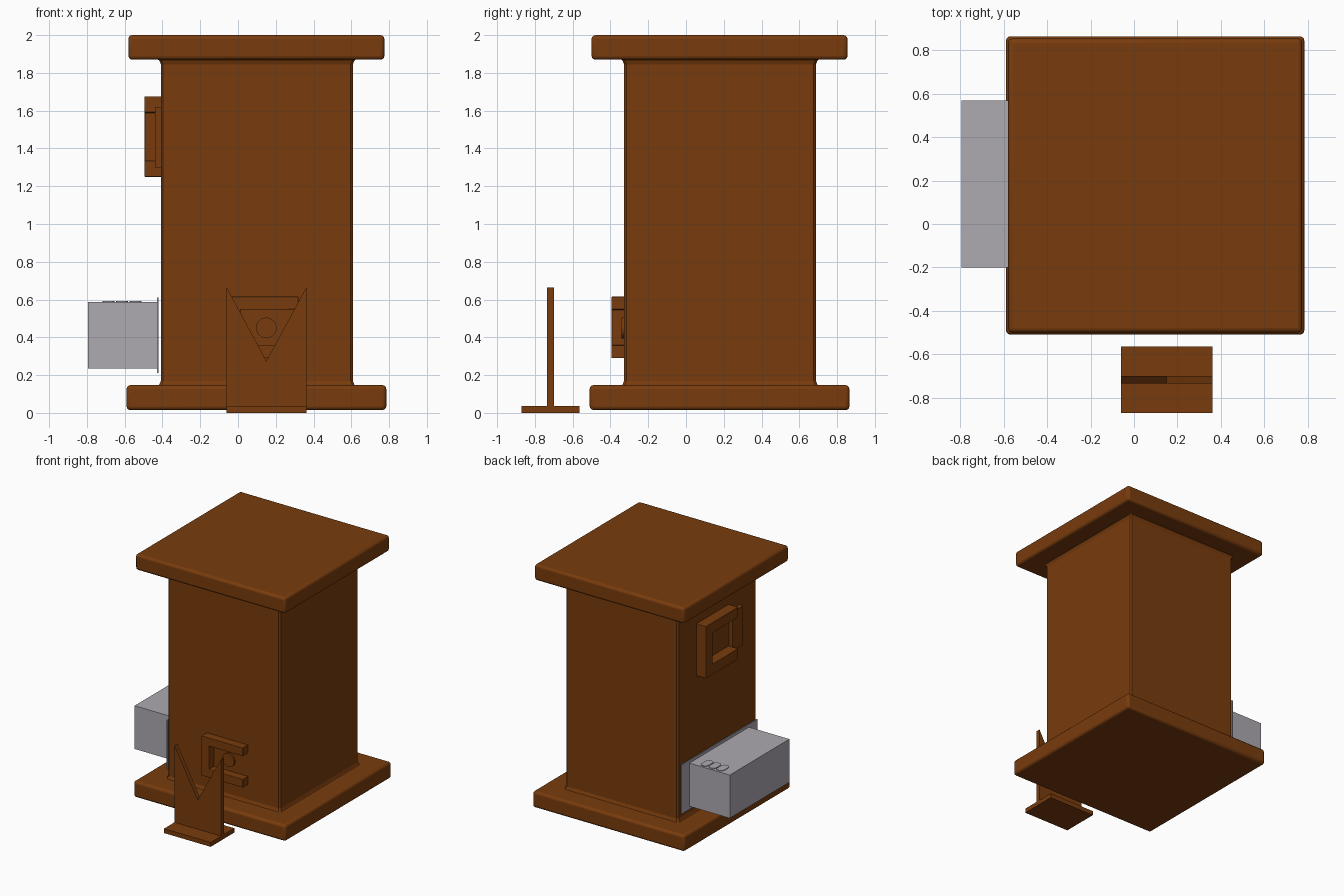
import bpy, bmesh, math
from mathutils import Vector

if "Cube" in bpy.data.objects:
    bpy.data.objects.remove(bpy.data.objects["Cube"])


def material(name, color):
    m = bpy.data.materials.new(name)
    m.diffuse_color = (*color, 1)
    m.use_nodes = True
    m.node_tree.nodes["Principled BSDF"].inputs["Base Color"].default_value = m.diffuse_color
    return m


WOOD = material("brown wood", (0.19, 0.045, 0.004))
METAL = material("pale grey metal", (0.42, 0.40, 0.44))


def finish(name, bm, mat, bevel=0, segments=3):
    bmesh.ops.recalc_face_normals(bm, faces=bm.faces)
    me = bpy.data.meshes.new(name)
    bm.to_mesh(me)
    bm.free()
    me.materials.append(mat)
    ob = bpy.data.objects.new(name, me)
    bpy.context.collection.objects.link(ob)
    if bevel:
        b = ob.modifiers.new("bevel", "BEVEL")
        b.width, b.segments = bevel, segments
        bpy.context.view_layer.objects.active = ob
        ob.select_set(True)
        bpy.ops.object.shade_smooth_by_angle(angle=math.radians(35))
        ob.select_set(False)
    return ob


def box(name, x, y, z, mat=WOOD, bevel=0):
    bm = bmesh.new()
    bmesh.ops.create_cube(bm, size=1)
    for v in bm.verts:
        v.co = Vector([a + (c + 0.5) * (b - a) for c, (a, b) in zip(v.co, (x, y, z))])
    return finish(name, bm, mat, bevel)


def extrude(name, points, offset, mat=WOOD, bevel=0):
    """Closed profile swept along a straight offset."""
    bm = bmesh.new()
    f = bm.faces.new([bm.verts.new(p) for p in points])
    r = bmesh.ops.extrude_face_region(bm, geom=[f])
    bmesh.ops.translate(bm, vec=offset,
                        verts=[g for g in r["geom"] if isinstance(g, bmesh.types.BMVert)])
    return finish(name, bm, mat, bevel)


def c_profile(a0, a1, b0, b1, t):
    """C outline: spine at a0, arms reaching a1."""
    s = t if a1 > a0 else -t
    return [(a0, b0), (a1, b0), (a1, b0 + t), (a0 + s, b0 + t),
            (a0 + s, b1 - t), (a1, b1 - t), (a1, b1), (a0, b1)]


# Base and roof slabs
box("base_slab", (-0.59, 0.785), (-0.51, 0.865), (0.015, 0.147), bevel=0.02)
box("roof_slab", (-0.58, 0.775), (-0.50, 0.855), (1.87, 2.0), bevel=0.02)

# Body with small coves where it meets the slabs
bm = bmesh.new()
rings = []
for z, flare in ((0.14, 0.022), (0.15, 0.008), (0.17, 0), (1.845, 0), (1.865, 0.008), (1.875, 0.022)):
    h, c = 0.508 + flare, 0.012
    corners = [(h, -h + c), (h, h - c), (h - c, h), (-h + c, h),
               (-h, h - c), (-h, -h + c), (-h + c, -h), (h - c, -h)]
    rings.append([bm.verts.new((0.10 + x, 0.18 + y, z)) for x, y in corners])
for lo, hi in zip(rings, rings[1:]):
    for i in range(8):
        j = (i + 1) % 8
        bm.faces.new((lo[i], lo[j], hi[j], hi[i]))
bm.faces.new(rings[0])
bm.faces.new(rings[-1])
finish("tower_body", bm, WOOD)

# Open-sided frame on the front, with a round button inside
extrude("front_frame", [(x, -0.325, z) for x, z in c_profile(-0.055, 0.32, 0.29, 0.615, 0.068)],
        (0, -0.07, 0), bevel=0.004)
extrude("front_button",
        [(0.15 + 0.055 * math.cos(i * math.pi / 12), -0.32, 0.45 + 0.055 * math.sin(i * math.pi / 12))
         for i in range(24)], (0, -0.022, 0))

# Open-sided frame on the left wall, with its recessed bar
extrude("side_frame", [(-0.40, y, z) for y, z in c_profile(0.45, 0.03, 1.25, 1.675, 0.085)],
        (-0.095, 0, 0), bevel=0.004)
box("side_frame_bar", (-0.44, -0.40), (-0.11, 0.03), (1.30, 1.62))

# Notched stand in front
extrude("notched_plate", [(-0.06, -0.70, 0.03), (0.362, -0.70, 0.03), (0.362, -0.70, 0.665),
                          (0.15, -0.70, 0.275), (-0.06, -0.70, 0.665)], (0, -0.035, 0))
box("stand_foot", (-0.06, 0.362), (-0.87, -0.565), (0, 0.036))

# Metal box with backing plate and three oval pads on top
box("metal_backplate", (-0.43, -0.42), (-0.31, 0.67), (0.21, 0.61), METAL)
box("metal_box", (-0.795, -0.425), (-0.20, 0.57), (0.235, 0.588), METAL)
for i in range(3):
    cx = -0.685 + 0.071 * i
    pts = []
    for k in range(24):
        c, s = math.cos(k * math.pi / 12), math.sin(k * math.pi / 12)
        pts.append((cx + 0.032 * math.copysign(abs(c) ** 0.6, c),
                    0.502 + 0.053 * math.copysign(abs(s) ** 0.6, s), 0.585))
    extrude(f"oval_pad_{i + 1}", pts, (0, 0, 0.008), METAL)
